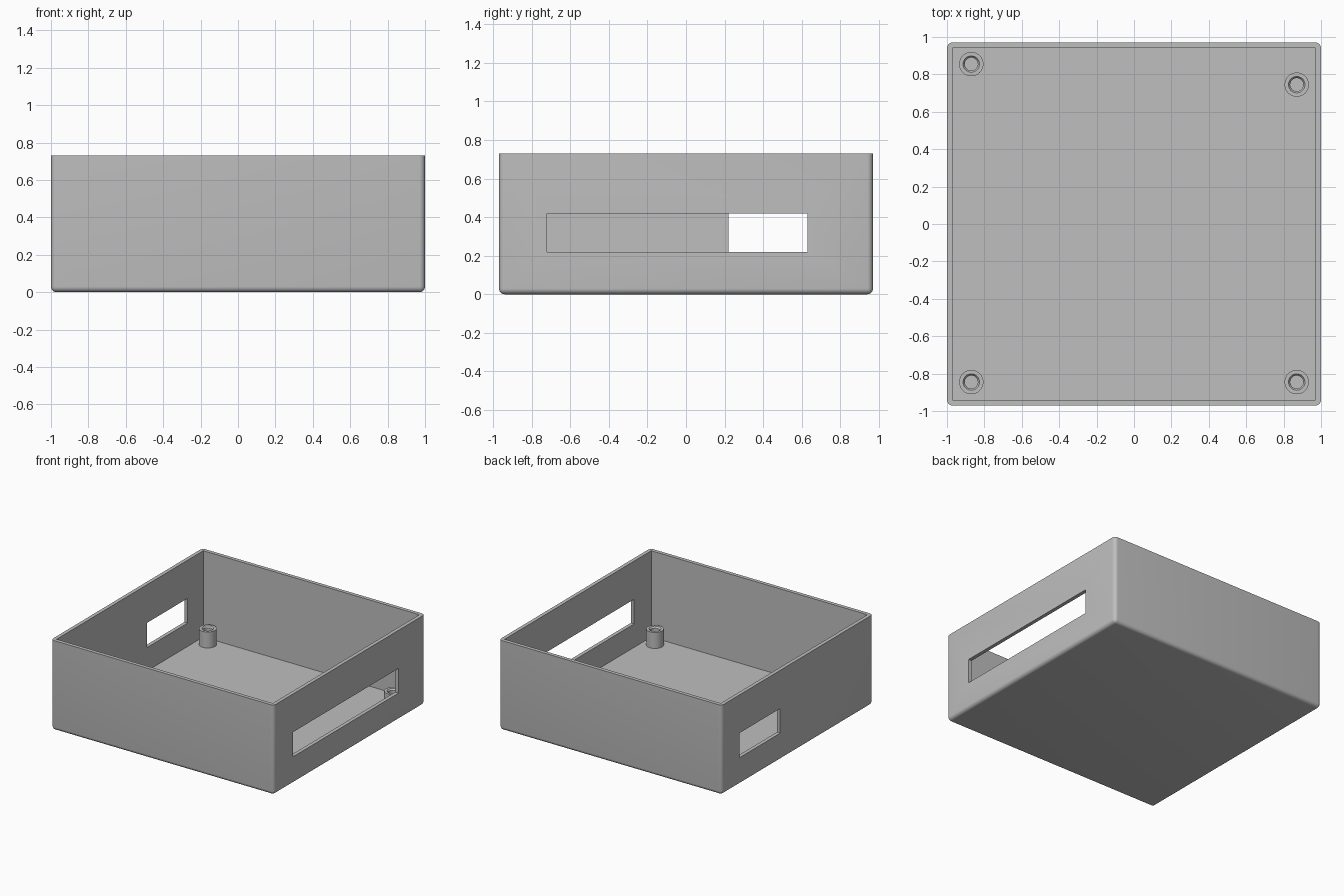
import bpy, bmesh, math

cube = bpy.data.objects.get("Cube")
if cube:
    bpy.data.objects.remove(cube, do_unlink=True)

WIDTH, DEPTH, HEIGHT, WALL = 2.0, 1.94, 0.73, 0.03

grey = bpy.data.materials.new("plain grey")
grey.use_nodes = True
grey.diffuse_color = (0.52, 0.52, 0.52, 1)
grey.node_tree.nodes["Principled BSDF"].inputs["Base Color"].default_value = grey.diffuse_color


def add_object(name, bm):
    bmesh.ops.recalc_face_normals(bm, faces=bm.faces)
    mesh = bpy.data.meshes.new(name)
    bm.to_mesh(mesh)
    bm.free()
    obj = bpy.data.objects.new(name, mesh)
    mesh.materials.append(grey)
    bpy.context.collection.objects.link(obj)
    return obj


def box(low, high):
    bm = bmesh.new()
    bmesh.ops.create_cube(bm, size=1)
    for v in bm.verts:
        v.co = [a if c < 0 else b for c, a, b in zip(v.co, low, high)]
    return bm


def smooth(obj):
    bpy.ops.object.select_all(action='DESELECT')
    obj.select_set(True)
    bpy.context.view_layer.objects.active = obj
    bpy.ops.object.shade_smooth_by_angle(angle=math.radians(30))


def cut(obj, name, low, high):
    cutter = add_object(name, box(low, high))
    cutter.hide_render = True
    mod = obj.modifiers.new(name, 'BOOLEAN')
    mod.operation, mod.solver, mod.object = 'DIFFERENCE', 'EXACT', cutter
    bpy.context.view_layer.objects.active = obj
    bpy.ops.object.modifier_apply(modifier=mod.name)
    bpy.data.objects.remove(cutter, do_unlink=True)


# Case body: rounded on every edge except the open rim
bm = box((-WIDTH / 2, -DEPTH / 2, 0), (WIDTH / 2, DEPTH / 2, HEIGHT))
edges = [e for e in bm.edges if min(v.co.z for v in e.verts) < HEIGHT / 2]
bmesh.ops.bevel(bm, geom=edges, offset=WALL, segments=6, profile=0.5, affect='EDGES')
case = add_object("case", bm)

# Hollow inside, then a long opening on the left wall and a short one on the right
x, y = WIDTH / 2 - WALL, DEPTH / 2 - WALL
cut(case, "cavity_cutter", (-x, -y, WALL), (x, y, 1))
cut(case, "long_slot_cutter", (0.9, -0.72, 0.22), (1.1, 0.63, 0.42))
cut(case, "short_slot_cutter", (-1.1, 0.22, 0.22), (-0.9, 0.74, 0.42))
smooth(case)


# Screw posts: turned profile with a chamfered blind hole
def screw_post(name, x, y, sides=32):
    profile = [(0.065, 0.02), (0.065, 0.16), (0.044, 0.16), (0.035, 0.148), (0.035, 0.035)]
    bm = bmesh.new()
    rings = []
    for r, z in profile:
        angles = [math.tau * i / sides for i in range(sides)]
        rings.append([bm.verts.new((r * math.cos(a), r * math.sin(a), z)) for a in angles])
    for lower, upper in zip(rings, rings[1:]):
        for i in range(sides):
            j = (i + 1) % sides
            bm.faces.new((lower[i], lower[j], upper[j], upper[i]))
    bm.faces.new(rings[-1])
    bm.faces.new(rings[0][::-1])
    post = add_object(name, bm)
    post.location = (x, y, 0)
    smooth(post)


screw_post("front_left_post", 0.87, -0.845)
screw_post("front_right_post", -0.87, -0.845)
screw_post("back_left_post", 0.87, 0.745)
screw_post("back_right_post", -0.87, 0.855)
